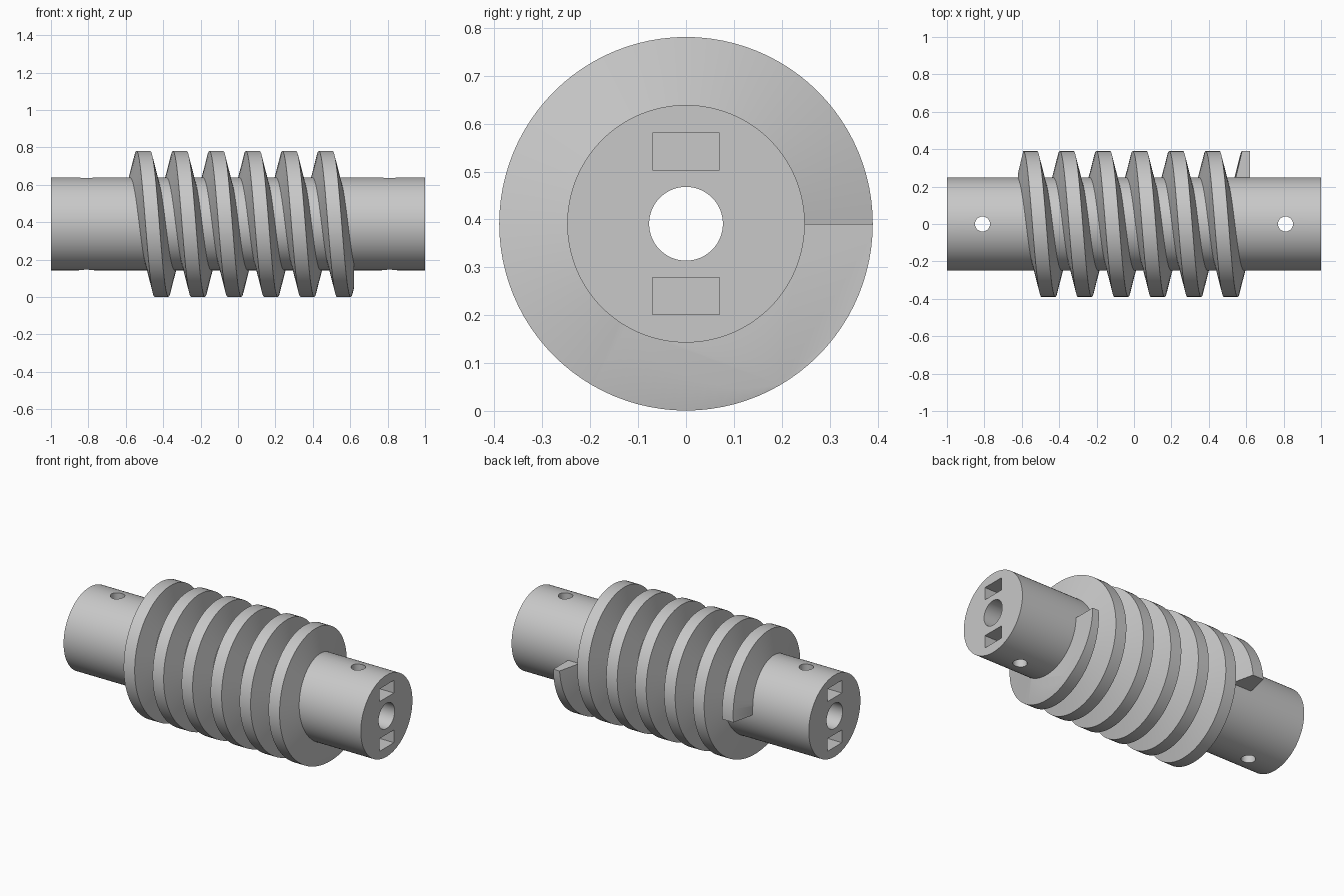
import bpy, bmesh, math
from mathutils import Vector, Matrix

cube = bpy.data.objects.get("Cube")
if cube:
    bpy.data.objects.remove(cube, do_unlink=True)

AXIS = 0.391          # height of the shaft axis
SHAFT_R, THREAD_R = 0.248, 0.39
PITCH, TURNS, STEPS = 0.195, 6, 96
THREAD_END = 0.62

grey = bpy.data.materials.new("plain_grey")
grey.use_nodes = True
grey.diffuse_color = (0.58, 0.58, 0.58, 1)
grey.node_tree.nodes["Principled BSDF"].inputs["Base Color"].default_value = grey.diffuse_color


def make_object(name, bm):
    bmesh.ops.recalc_face_normals(bm, faces=bm.faces)
    mesh = bpy.data.meshes.new(name)
    bm.to_mesh(mesh)
    bm.free()
    mesh.materials.append(grey)
    obj = bpy.data.objects.new(name, mesh)
    bpy.context.collection.objects.link(obj)
    return obj


def activate(obj):
    bpy.ops.object.select_all(action='DESELECT')
    obj.select_set(True)
    bpy.context.view_layer.objects.active = obj


def cylinder(name, radius, length, sides, center, along_x=False):
    bm = bmesh.new()
    turn = Matrix.Rotation(math.pi / 2, 4, 'Y') if along_x else Matrix()
    bmesh.ops.create_cone(bm, cap_ends=True, segments=sides, radius1=radius,
                          radius2=radius, depth=length,
                          matrix=Matrix.Translation(center) @ turn)
    return make_object(name, bm)


def box(name, size, center):
    bm = bmesh.new()
    bmesh.ops.create_cube(bm, size=1, matrix=Matrix.Translation(center) @ Matrix.Diagonal((*size, 1)))
    return make_object(name, bm)


# Shaft with a through bore, cross pin holes and nut pockets at both ends
shaft = cylinder("shaft", SHAFT_R, 2, 128, (0, 0, AXIS), True)
cutters = [cylinder("bore_cutter", 0.077, 2.2, 64, (0, 0, AXIS), True)]
for side in (-1, 1):
    cutters.append(cylinder("pin_hole_cutter", 0.04, 1, 40, (side * 0.81, 0, AXIS)))
    for level in (-1, 1):
        cutters.append(box("nut_pocket_cutter", (0.36, 0.14, 0.077),
                           (side * 0.92, 0, AXIS + level * 0.151)))
activate(shaft)
for cutter in cutters:
    cutter.hide_render = True
    mod = shaft.modifiers.new("cut", 'BOOLEAN')
    mod.operation, mod.solver, mod.object = 'DIFFERENCE', 'EXACT', cutter
    bpy.ops.object.modifier_apply(modifier=mod.name)
for cutter in cutters:
    bpy.data.objects.remove(cutter, do_unlink=True)

# Helical thread: a trapezoid swept around the shaft, starting at the back
profile = [(-0.072, SHAFT_R - 0.006), (-0.037, THREAD_R),
           (0.037, THREAD_R), (0.072, SHAFT_R - 0.006)]
bm = bmesh.new()
rings = []
for i in range(TURNS * STEPS + 1):
    a = 2 * math.pi * i / STEPS
    x = PITCH * (i / STEPS - TURNS / 2) + 0.03
    rings.append([bm.verts.new((x + dx, r * math.cos(a), AXIS + r * math.sin(a)))
                  for dx, r in profile])
for lower, upper in zip(rings, rings[1:]):
    for k in range(4):
        n = (k + 1) % 4
        bm.faces.new((lower[k], lower[n], upper[n], upper[k]))
bm.faces.new(rings[0])
bm.faces.new(rings[-1])

# Trim both thread ends flat
for side in (-1, 1):
    cut = bmesh.ops.bisect_plane(bm, geom=bm.verts[:] + bm.edges[:] + bm.faces[:],
                                 plane_co=Vector((side * THREAD_END, 0, 0)),
                                 plane_no=Vector((side, 0, 0)), clear_outer=True)
    rim = [e for e in cut["geom_cut"] if isinstance(e, bmesh.types.BMEdge)]
    if rim:
        bmesh.ops.holes_fill(bm, edges=rim, sides=0)
thread = make_object("worm_thread", bm)

for part in (shaft, thread):
    activate(part)
    bpy.ops.object.shade_smooth_by_angle(angle=math.radians(25))
